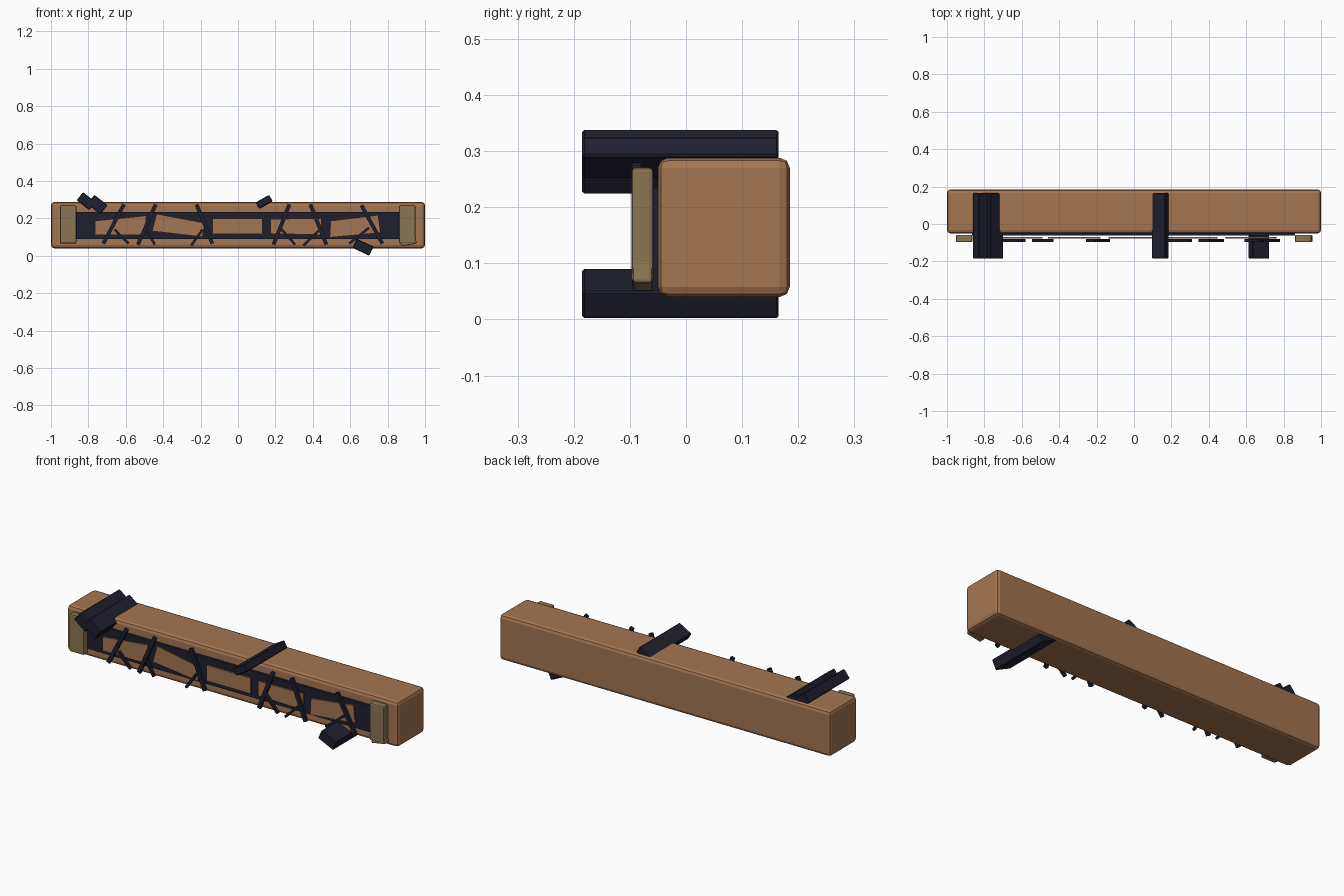
import bpy, bmesh, math
from mathutils import Vector

if "Cube" in bpy.data.objects:
    bpy.data.objects.remove(bpy.data.objects["Cube"])


def material(name, rgb):
    m = bpy.data.materials.new(name)
    m.diffuse_color = (*rgb, 1)
    m.use_nodes = True
    m.node_tree.nodes["Principled BSDF"].inputs["Base Color"].default_value = m.diffuse_color
    return m


WOOD = material("warm_brown", (0.37, 0.18, 0.083))
DARK = material("dark_navy", (0.014, 0.014, 0.028))
OLIVE = material("olive_tan", (0.25, 0.18, 0.088))


def finish(name, bm, mat, bevel=0.0, segments=2):
    bmesh.ops.recalc_face_normals(bm, faces=bm.faces)
    me = bpy.data.meshes.new(name)
    bm.to_mesh(me)
    bm.free()
    me.materials.append(mat)
    ob = bpy.data.objects.new(name, me)
    bpy.context.collection.objects.link(ob)
    if bevel:
        b = ob.modifiers.new("edge_bevel", 'BEVEL')
        b.width, b.segments = bevel, segments
    return ob


def prism(name, outline, y0, y1, mat, bevel=0.0, segments=1):
    """Extrude an (x, z) outline from y0 to y1."""
    bm = bmesh.new()
    face = bm.faces.new([bm.verts.new((x, y0, z)) for x, z in outline])
    out = bmesh.ops.extrude_face_region(bm, geom=[face])
    verts = [v for v in out["geom"] if isinstance(v, bmesh.types.BMVert)]
    bmesh.ops.translate(bm, verts=verts, vec=(0, y1 - y0, 0))
    return finish(name, bm, mat, bevel, segments)


def rect(cx, cz, w, h, degrees=0.0):
    a = math.radians(degrees)
    c, s = math.cos(a), math.sin(a)
    return [(cx + x * c - z * s, cz + x * s + z * c)
            for x, z in ((-w/2, -h/2), (w/2, -h/2), (w/2, h/2), (-w/2, h/2))]


# Main beam and recessed-looking dark front panel
prism("main_beam", rect(0, 0.164, 2.0, 0.248), -0.05, 0.185, WOOD, 0.018, 2)
prism("front_panel", rect(-0.003, 0.162, 1.725, 0.145), -0.062, -0.045, DARK)

# Thin wooden inlays, some knocked askew
inlays = [
    [(-0.765, 0.112), (-0.50, 0.112), (-0.49, 0.215), (-0.765, 0.187)],
    [(-0.46, 0.132), (-0.19, 0.101), (-0.178, 0.176), (-0.435, 0.224)],
    rect(-0.003, 0.158, 0.268, 0.085),
    [(0.175, 0.118), (0.445, 0.112), (0.447, 0.2), (0.175, 0.197)],
    [(0.49, 0.098), (0.762, 0.123), (0.75, 0.218), (0.495, 0.187)],
]
for i, shape in enumerate(inlays):
    prism(f"wood_inlay_{i + 1}", shape, -0.078, -0.069, WOOD)

# Crossing slats over the front: x top, z top, x bottom, z bottom
slats = [
    (-0.61, 0.275, -0.72, 0.065), (-0.66, 0.14, -0.585, 0.065),
    (-0.44, 0.275, -0.535, 0.06), (-0.49, 0.14, -0.445, 0.06),
    (-0.222, 0.275, -0.137, 0.065), (-0.19, 0.14, -0.25, 0.055),
    (0.275, 0.275, 0.19, 0.06), (0.23, 0.145, 0.305, 0.06),
    (0.387, 0.275, 0.472, 0.06), (0.447, 0.15, 0.35, 0.055),
    (0.66, 0.27, 0.772, 0.065), (0.70, 0.15, 0.595, 0.065),
]
for i, (xa, za, xb, zb) in enumerate(slats):
    d = Vector((xb - xa, zb - za))
    outline = rect((xa + xb) / 2, (za + zb) / 2, d.length,
                   0.02 if i % 2 == 0 else 0.013,
                   math.degrees(math.atan2(d.y, d.x)))
    prism(f"slat_{i + 1}", outline, -0.096, -0.08, DARK)

# End brackets, the right one with a crooked foot
for side, x in (("left", -0.908), ("right", 0.905)):
    prism(f"{side}_bracket", rect(x, 0.168, 0.088, 0.205),
          -0.097, -0.058, OLIVE, 0.007, 2)
prism("bracket_foot", rect(0.908, 0.09, 0.085, 0.065, 10),
      -0.095, -0.06, OLIVE, 0.006, 2)

# Tilted bars running front to back: x, z, width, height, angle
bars = [
    (-0.812, 0.292, 0.085, 0.055, -38),
    (-0.752, 0.274, 0.09, 0.062, -38),
    (0.14, 0.288, 0.083, 0.04, 30),
    (0.668, 0.046, 0.1, 0.054, -25),
]
for i, bar in enumerate(bars):
    prism(f"cross_bar_{i + 1}", rect(*bar), -0.185, 0.165, DARK, 0.004, 1)
